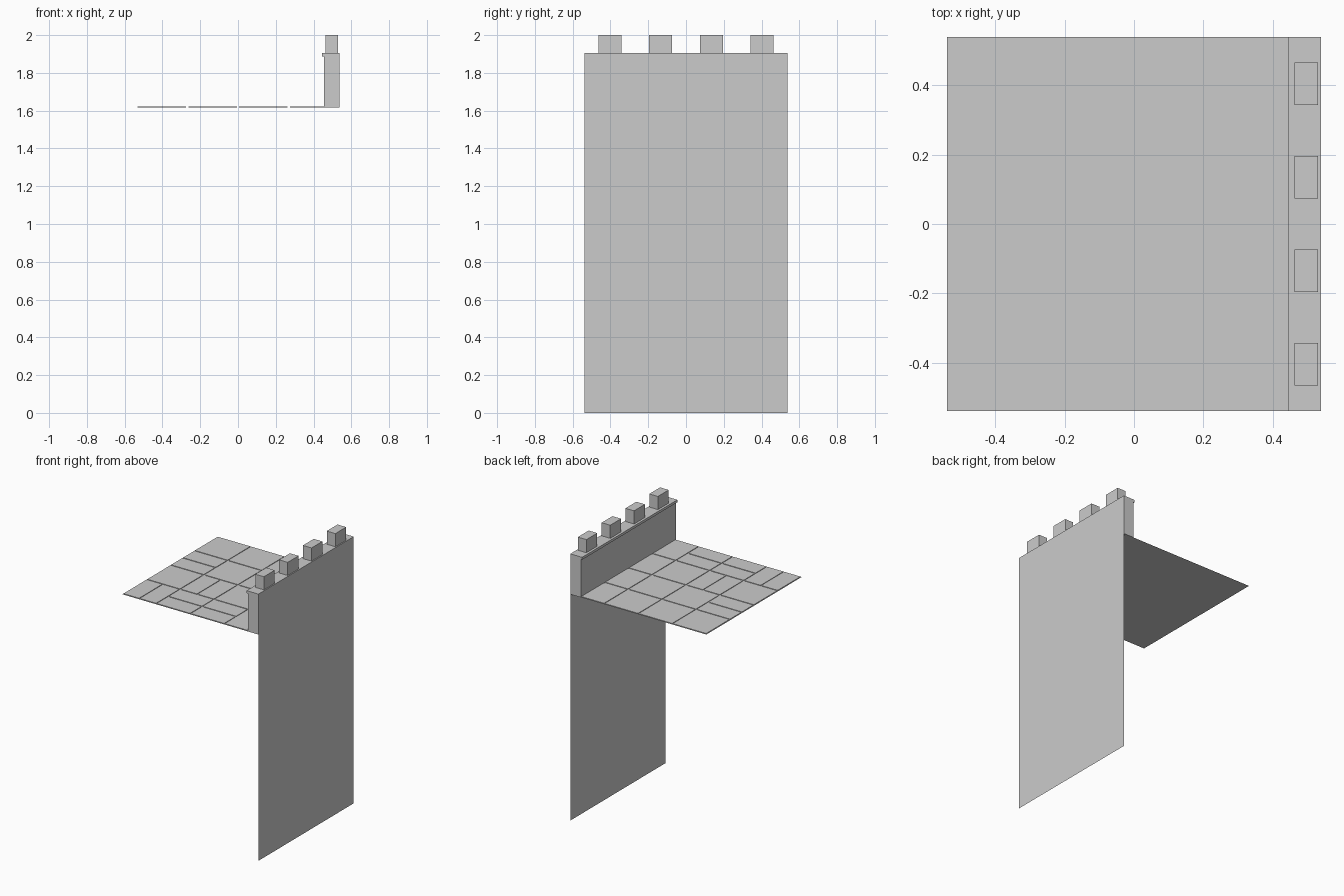
import bpy, bmesh

cube = bpy.data.objects.get("Cube")
if cube:
    bpy.data.objects.remove(cube, do_unlink=True)

HALF = 0.538           # half the width of the square section
CELL = HALF / 2        # one floor slab cell
FLOOR, TOP = 1.617, 1.906
GAP = 0.006            # half of a joint between slabs

stone = bpy.data.materials.new("grey stone")
stone.diffuse_color = (0.6, 0.6, 0.6, 1)
stone.use_nodes = True
bsdf = next(n for n in stone.node_tree.nodes if n.type == 'BSDF_PRINCIPLED')
bsdf.inputs["Base Color"].default_value = (0.6, 0.6, 0.6, 1)
bsdf.inputs["Roughness"].default_value = 0.9


def finish(name, bm):
    mesh = bpy.data.meshes.new(name)
    bm.to_mesh(mesh)
    bm.free()
    mesh.materials.append(stone)
    obj = bpy.data.objects.new(name, mesh)
    bpy.context.collection.objects.link(obj)
    return obj


def add_block(bm, x0, x1, y0, y1, z0, z1):
    """Block without an underside, for parts resting on a surface."""
    ring = [(x0, y0), (x1, y0), (x1, y1), (x0, y1)]
    low = [bm.verts.new((x, y, z0)) for x, y in ring]
    high = [bm.verts.new((x, y, z1)) for x, y in ring]
    bm.faces.new(high)
    for i in range(4):
        j = (i + 1) % 4
        bm.faces.new((low[i], low[j], high[j], high[i]))


# Outer wall sheet and hollow parapet with an inner lip: one profile swept in y
profile = [(HALF, 0), (HALF, FLOOR), (HALF, TOP), (0.445, TOP),
           (0.445, 1.888), (0.455, 1.888), (0.455, FLOOR)]
bm = bmesh.new()
front, back = [[bm.verts.new((x, y, z)) for x, z in profile] for y in (-HALF, HALF)]
for i in range(len(profile) - 1):
    bm.faces.new((front[i], back[i], back[i + 1], front[i + 1]))
bm.faces.new(front[1:])
bm.faces.new(back[:0:-1])
finish("wall_and_parapet", bm)

# Merlons
for i in range(4):
    y = (i - 1.5) * CELL
    bm = bmesh.new()
    add_block(bm, 0.462, 0.530, y - 0.061, y + 0.061, TOP, 2.0)
    finish(f"merlon_{i + 1}", bm)

# Walkway sheet
bm = bmesh.new()
bm.faces.new([bm.verts.new((x * HALF, y * HALF, FLOOR))
              for x, y in ((-1, -1), (1, -1), (1, 1), (-1, 1))])
finish("walkway_base", bm)

# Paving slabs, front row first: W whole, X split across x, Y split across y
layout = ["XYYW", "WXWW", "YWWW", "WWWW"]
bm = bmesh.new()
for row, kinds in enumerate(layout):
    for col, kind in enumerate(kinds):
        nx, ny = {"W": (1, 1), "X": (2, 1), "Y": (1, 2)}[kind]
        w, d = CELL / nx, CELL / ny
        for i in range(nx):
            for j in range(ny):
                x = -HALF + col * CELL + i * w
                y = -HALF + row * CELL + j * d
                add_block(bm, x + GAP, x + w - GAP, y + GAP, y + d - GAP,
                          FLOOR, FLOOR + 0.004)
finish("paving_slabs", bm)
